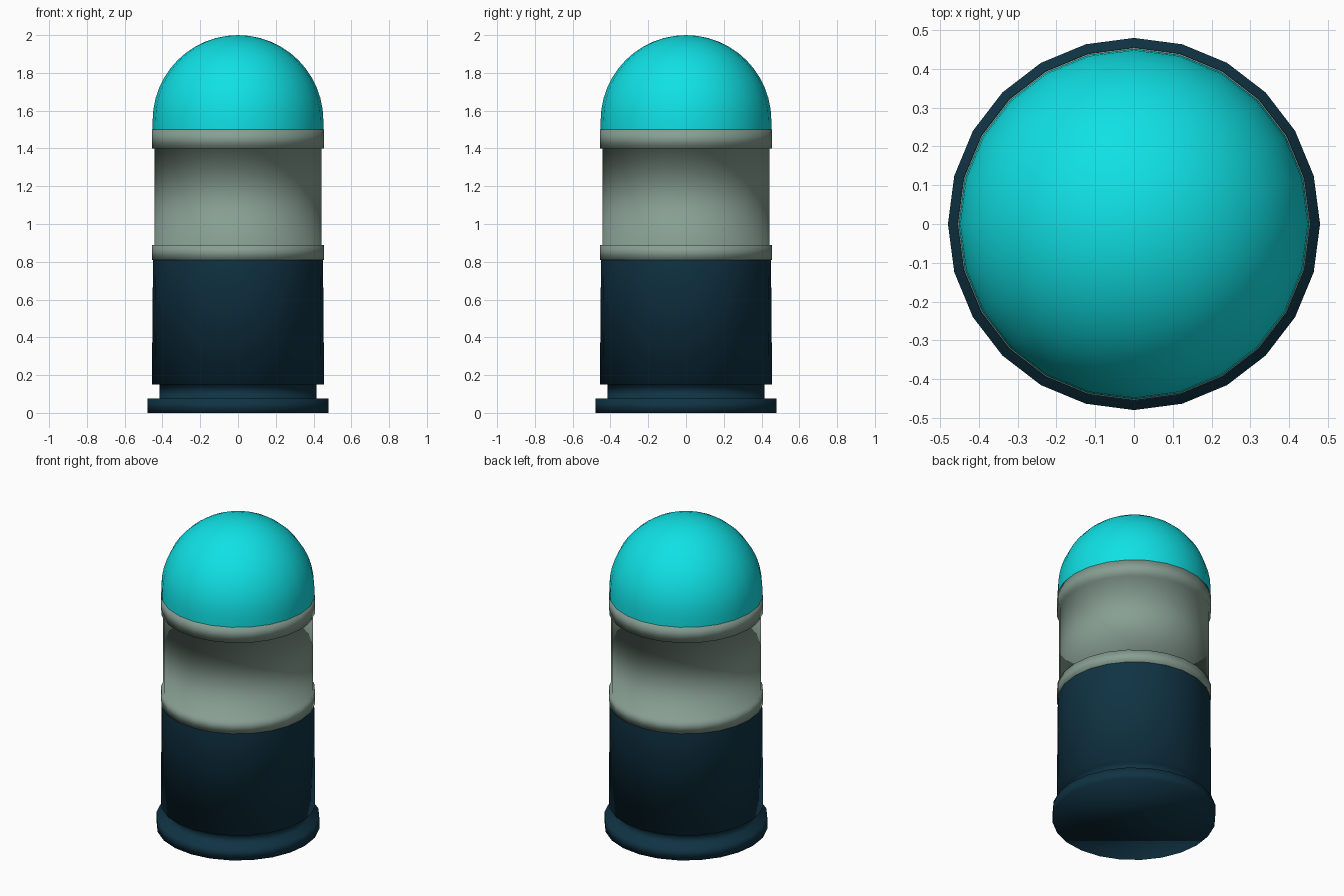
import bpy, bmesh, math

old = bpy.data.objects.get("Cube")
if old:
    bpy.data.objects.remove(old, do_unlink=True)

SIDES = 24


def material(name, rgb):
    mat = bpy.data.materials.new(name)
    mat.use_nodes = True
    mat.diffuse_color = (*rgb, 1)
    mat.node_tree.nodes["Principled BSDF"].inputs["Base Color"].default_value = (*rgb, 1)
    return mat


def lathe(name, profile, mat, cap_bottom=False):
    """Revolve (radius, height) points, listed bottom to top, around z."""
    bm = bmesh.new()
    rings = []
    for r, z in profile:
        if r < 1e-4:
            rings.append([bm.verts.new((0, 0, z))] * SIDES)
            continue
        angles = [math.tau * i / SIDES for i in range(SIDES)]
        rings.append([bm.verts.new((r * math.cos(a), r * math.sin(a), z)) for a in angles])
    for low, high in zip(rings, rings[1:]):
        for i in range(SIDES):
            j = (i + 1) % SIDES
            corners = [low[i], low[j], high[j], high[i]]
            bm.faces.new(list(dict.fromkeys(corners)))
    if cap_bottom:
        bm.faces.new(rings[0][::-1])
    for face in bm.faces:
        face.smooth = True
    mesh = bpy.data.meshes.new(name)
    bm.to_mesh(mesh)
    bm.free()
    mesh.materials.append(mat)
    obj = bpy.data.objects.new(name, mesh)
    bpy.context.collection.objects.link(obj)
    return obj


navy = material("dark navy", (0.005, 0.033, 0.057))
grey = material("grey green", (0.245, 0.345, 0.290))
cyan = material("bright cyan", (0.005, 0.75, 0.78))

# Case: wide rim, narrow groove and slightly tapered body
lathe("case", [(0.48, 0), (0.48, 0.075), (0.415, 0.075), (0.415, 0.15),
               (0.456, 0.15), (0.45, 0.81)], navy, cap_bottom=True)

# Sleeve: recessed wall between two raised bands
lathe("sleeve", [(0.44, 0.81), (0.455, 0.81), (0.455, 0.89), (0.442, 0.89),
                 (0.442, 1.4), (0.455, 1.4), (0.455, 1.5), (0.44, 1.5)], grey)

# Dome: short straight skirt below a hemisphere
RADIUS, STEPS = 0.452, 12
centre = 2 - RADIUS
dome = [(RADIUS, 1.5)]
for k in range(STEPS + 1):
    a = math.pi / 2 * k / STEPS
    dome.append((RADIUS * math.cos(a), centre + RADIUS * math.sin(a)))
lathe("dome", dome, cyan)
